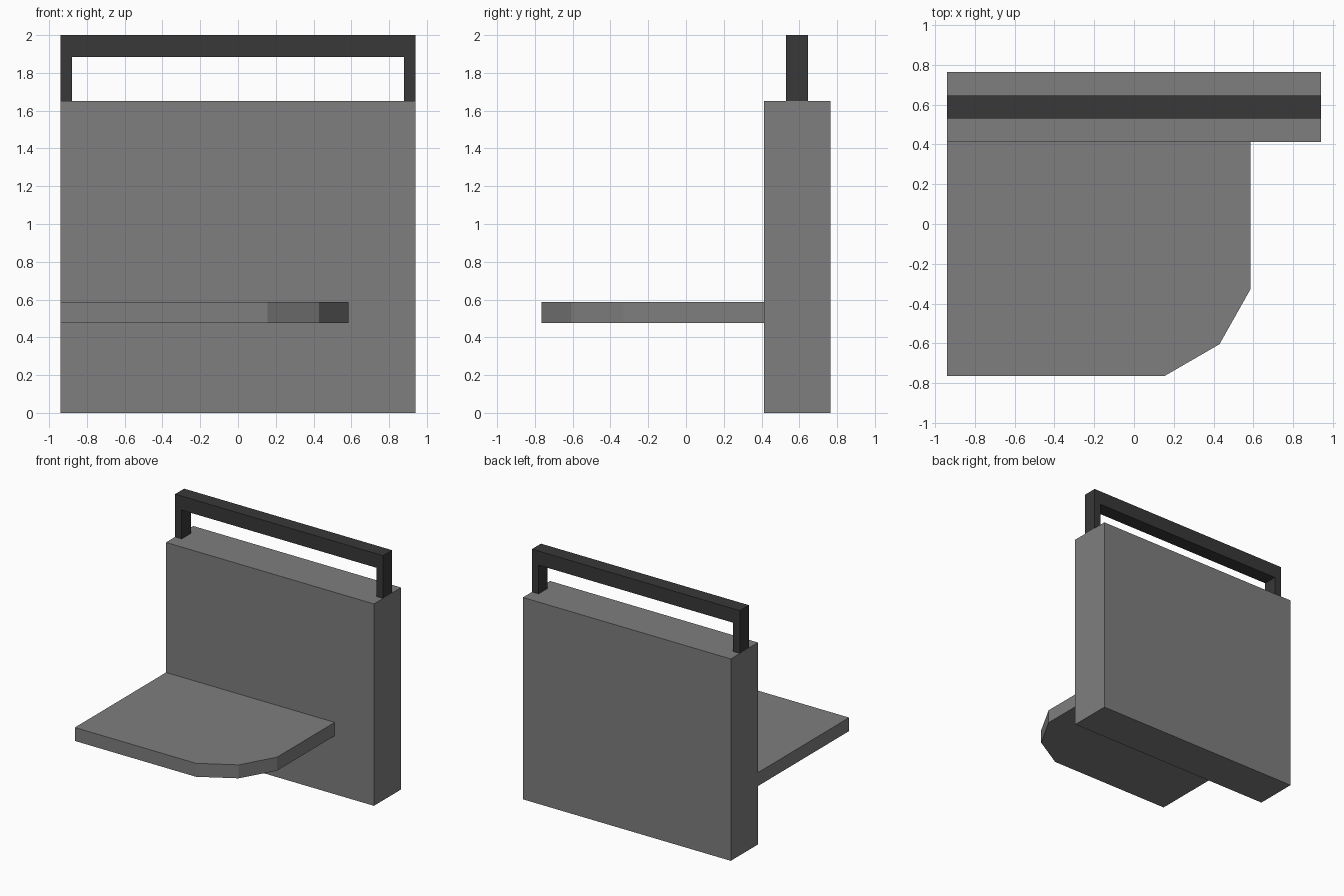
import bpy, bmesh
from mathutils import Vector

if "Cube" in bpy.data.objects:
    bpy.data.objects.remove(bpy.data.objects["Cube"])


def material(name, value):
    mat = bpy.data.materials.new(name)
    mat.diffuse_color = (value, value, value, 1)
    mat.use_nodes = True
    mat.node_tree.nodes["Principled BSDF"].inputs["Base Color"].default_value = mat.diffuse_color
    return mat


def prism(name, outline, direction, mat):
    """Extrude a closed outline of 3D points along a direction."""
    bm = bmesh.new()
    face = bm.faces.new([bm.verts.new(p) for p in outline])
    ext = bmesh.ops.extrude_face_region(bm, geom=[face], use_keep_orig=True)
    verts = [g for g in ext["geom"] if isinstance(g, bmesh.types.BMVert)]
    bmesh.ops.translate(bm, verts=verts, vec=Vector(direction))
    bmesh.ops.recalc_face_normals(bm, faces=bm.faces)
    mesh = bpy.data.meshes.new(name)
    bm.to_mesh(mesh)
    bm.free()
    mesh.materials.append(mat)
    obj = bpy.data.objects.new(name, mesh)
    bpy.context.collection.objects.link(obj)
    return obj


grey = material("mid grey", 0.21)
dark = material("dark grey", 0.04)

W = 0.94                      # half width of the panel
FRONT, BACK = 0.413, 0.764    # panel depth range
TOP = 1.65                    # panel height

# Upright panel
prism("back_panel", [(-W, FRONT, 0), (W, FRONT, 0), (W, FRONT, TOP), (-W, FRONT, TOP)],
      (0, BACK - FRONT, 0), grey)

# Shelf with one rounded corner made of three flat cuts
shelf = [(-W, FRONT), (-W, -0.764), (0.155, -0.764), (0.43, -0.605), (0.585, -0.33), (0.585, FRONT)]
prism("shelf", [(x, y, 0.477) for x, y in shelf], (0, 0, 0.11), grey)

# Bridge-shaped handle on top of the panel
inner, bar = 0.88, 1.885
handle = [(-W, TOP), (-W, 2), (W, 2), (W, TOP), (inner, TOP), (inner, bar), (-inner, bar), (-inner, TOP)]
prism("handle", [(x, 0.53, z) for x, z in handle], (0, 0.117, 0), dark)
